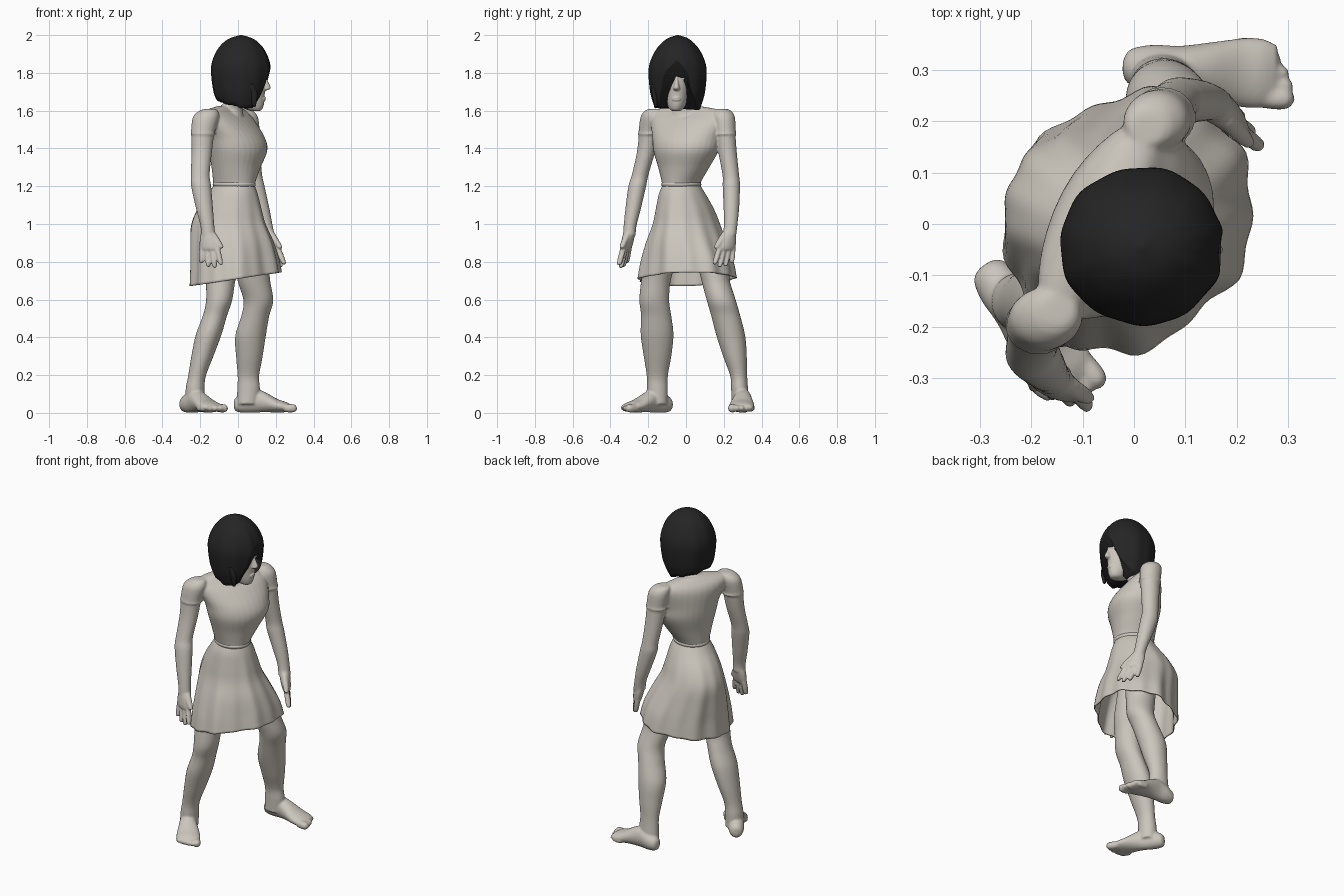
import bpy, bmesh, math
from mathutils import Vector


def material(name, col):
    m = bpy.data.materials.new(name)
    m.diffuse_color = (*col, 1)
    return m


CLAY = material("warm grey clay", (0.6, 0.565, 0.505))
DARK = material("near black hair", (0.018, 0.018, 0.019))


def make(name, rows, mat, caps=True, thick=0):
    """Mesh from rows of closed rings."""
    bm = bmesh.new()
    vs = [[bm.verts.new(p) for p in r] for r in rows]
    n = len(vs[0])
    for a, b in zip(vs, vs[1:]):
        for i in range(n):
            j = (i + 1) % n
            bm.faces.new((a[i], a[j], b[j], b[i]))
    if caps:
        bm.faces.new(vs[0])
        bm.faces.new(vs[-1])
    bmesh.ops.recalc_face_normals(bm, faces=bm.faces)
    me = bpy.data.meshes.new(name)
    bm.to_mesh(me)
    bm.free()
    for p in me.polygons:
        p.use_smooth = True
    me.materials.append(mat)
    ob = bpy.data.objects.new(name, me)
    bpy.context.collection.objects.link(ob)
    if thick:
        s = ob.modifiers.new("thickness", 'SOLIDIFY')
        s.thickness = thick
    return ob


def smooth(keys, steps=5):
    """Catmull-Rom interpolation of tuples."""
    k = [keys[0]] + list(keys) + [keys[-1]]
    out = []
    for i in range(1, len(k) - 2):
        for s in range(steps):
            t = s / steps
            out.append([0.5 * (2 * b + (c - a) * t + (2 * a - 5 * b + 4 * c - d) * t * t
                               + (3 * b - a - 3 * c + d) * t ** 3)
                        for a, b, c, d in zip(*k[i - 1:i + 3])])
    return out + [list(keys[-1])]


def loft(name, keys, ang=0, mat=CLAY, upright=False, n=32, shape=None, **kw):
    """Rings (x, y, z, ru, rv); flat rings turned by ang, or upright rings facing ang."""
    a = math.radians(ang)
    side = Vector((-math.sin(a), math.cos(a), 0))
    u, v = (side, Vector((0, 0, 1))) if upright else (Vector((math.cos(a), math.sin(a), 0)), side)
    rows = []
    for x, y, z, ru, rv in smooth(keys):
        row = []
        for i in range(n):
            t = math.tau * i / n
            p = Vector((x, y, z))
            k = shape(t, p) if shape else 1
            p += (u * math.cos(t) * ru + v * math.sin(t) * rv) * k
            row.append(p)
        rows.append(row)
    return make(name, rows, mat, **kw)


def fuse(name, parts, voxel=.006, rounds=5):
    """Join parts and melt them into one skin."""
    bpy.ops.object.select_all(action='DESELECT')
    for o in parts:
        o.select_set(True)
    bpy.context.view_layer.objects.active = parts[0]
    bpy.ops.object.join()
    ob = parts[0]
    ob.name = name
    r = ob.modifiers.new("skin", 'REMESH')
    r.mode, r.voxel_size, r.use_smooth_shade = 'VOXEL', voxel, True
    s = ob.modifiers.new("soften", 'SMOOTH')
    s.factor, s.iterations = .5, rounds
    return ob


FACING = -28

# bodice with shoulder yoke, and neck
upper = [loft("bodice", [(-.02, -.025, 1.19, .113, .098), (-.02, -.025, 1.22, .115, .1),
                         (-.01, -.012, 1.30, .128, .138), (0, 0, 1.39, .148, .18),
                         (-.012, .003, 1.46, .14, .192), (-.045, .008, 1.54, .108, .214),
                         (-.062, .01, 1.58, .08, .215), (-.065, .008, 1.605, .056, .185),
                         (-.058, .005, 1.625, .04, .07)], FACING),
         loft("neck", [(-.05, 0, 1.5, .085, .1), (-.045, 0, 1.57, .075, .085),
                       (-.035, -.005, 1.61, .06, .06), (-.015, -.025, 1.66, .056, .054),
                       (0, -.035, 1.72, .056, .055)])]


# pleated skirt with a hem that rises toward +x
def pleats(t, p):
    f = max(0, min(1, (1.2 - p.z) / .4))
    return 1 + f * (.022 * math.cos(13 * t) + .018 * math.sin(7 * t + 1)
                    - .055 * math.exp(-((t - 2.45) / .4) ** 2)
                    - .06 * math.exp(-((t - 5.85) / .3) ** 2))


skirt = loft("skirt", [(-.02, -.025, 1.21, .108, .094), (-.027, -.02, 1.16, .134, .12),
                       (-.045, -.005, 1.08, .175, .147), (-.052, .004, 1.0, .203, .17),
                       (-.033, .003, .9, .22, .21), (-.017, .005, .8, .228, .245),
                       (-.01, .005, .71, .235, .264)],
             FACING, n=104, shape=pleats, caps=False, thick=.006)
for v in skirt.data.vertices:
    v.co.z += .15 * v.co.x * max(0, (1.1 - v.co.z) / .39)

# waist seam
loft("waist_seam", [(-.02, -.025, 1.222, .112, .098), (-.02, -.025, 1.21, .117, .103),
                    (-.02, -.025, 1.198, .112, .098)], FACING)

# head
face = [loft("head", [(.092, -.052, 1.597, .02, .018), (.085, -.052, 1.607, .042, .034),
                      (.06, -.05, 1.635, .078, .052), (.042, -.048, 1.68, .099, .066),
                      (.032, -.045, 1.75, .114, .075), (.028, -.045, 1.85, .115, .08),
                      (.02, -.045, 1.92, .095, .07), (.02, -.045, 1.97, .03, .03)]),
        loft("nose", [(.14, -.05, 1.705, .005, .006), (.147, -.05, 1.713, .02, .018),
                      (.147, -.05, 1.725, .026, .016), (.14, -.05, 1.76, .017, .01),
                      (.136, -.05, 1.79, .012, .008)], n=16),
        loft("lips", [(.132, -.051, 1.648, .004, .01), (.137, -.051, 1.656, .009, .02),
                      (.136, -.051, 1.663, .006, .023), (.139, -.051, 1.669, .009, .016),
                      (.136, -.051, 1.675, .003, .006)], n=16)]
for s in (-1, 1):
    face.append(loft("eyelid", [(.128, -.048 + s * .033, 1.76, .004, .008),
                                (.13, -.048 + s * .033, 1.772, .012, .017),
                                (.128, -.048 + s * .033, 1.784, .004, .01)], s * 15, n=12))
fuse("face", face, .004, 3)

# bobbed hair, parted around the face
EDGE = [(0, 1.868), (.12, 1.85), (.3, 1.815), (.45, 1.78), (.52, 1.73), (.7, 1.67), (.92, 1.62),
        (1.2, 1.608), (1.9, 1.63), (3.2, 1.665)]
SIZE = [(1.6, .105, .115), (1.65, .128, .132), (1.7, .147, .145), (1.8, .16, .154),
        (1.86, .154, .145), (1.92, .128, .117), (1.96, .094, .084), (1.985, .056, .05),
        (2.0, .004, .004)]


def lookup(table, x):
    for a, b in zip(table, table[1:]):
        if x <= b[0]:
            t = max(0, (x - a[0]) / (b[0] - a[0]))
            return [p + (q - p) * t for p, q in zip(a, b)]
    return table[-1]


FINE = smooth(SIZE, 6)
rows = []
for k in range(31):
    row = []
    for i in range(120):
        t = math.tau * i / 120
        d = abs((t + .06 + math.pi) % math.tau - math.pi)
        low = lookup(EDGE, d)[1] + .006 * math.sin(9 * t)
        q = k / 30
        z = low + (2.0 - low) * (1 - (1 - q) ** 1.6)
        _, rx, ry = lookup(FINE, z)
        w = 1 + (.012 * math.sin(11 * t) + .014 * math.sin(5 * t + 2)) * (1 - q)
        w -= .04 * math.exp(-((d - .1) / .15) ** 2) * (1 - q)  # parting
        row.append((.016 + rx * w * math.cos(t), -.043 + ry * w * math.sin(t), z))
    rows.append(row)
make("hair", rows, DARK, thick=.018)
loft("hair_strand", [(.07, -.165, 1.74, .02, .02), (.085, -.165, 1.68, .018, .014),
                     (.085, -.16, 1.62, .008, .008)], mat=DARK, n=12)

# arms with cap sleeves
right_arm = [(-.145, -.165, 1.61, .02, .025), (-.155, -.172, 1.6, .045, .042),
             (-.17, -.182, 1.565, .066, .056), (-.185, -.195, 1.49, .061, .053),
             (-.192, -.212, 1.38, .054, .048), (-.2, -.243, 1.26, .05, .044),
             (-.195, -.258, 1.2, .053, .047), (-.177, -.28, 1.08, .045, .041),
             (-.162, -.296, .99, .037, .034), (-.157, -.3, .94, .038, .034)]
left_arm = [(.025, .185, 1.61, .025, .025), (.03, .193, 1.6, .045, .042),
            (.043, .2, 1.565, .06, .056), (.055, .208, 1.49, .058, .053),
            (.065, .22, 1.38, .053, .049), (.08, .237, 1.26, .048, .044),
            (.09, .24, 1.2, .051, .046), (.125, .24, 1.08, .042, .041),
            (.148, .237, 1.0, .034, .036), (.16, .23, .94, .034, .036)]
for arm in (right_arm, left_arm):
    upper.append(loft("arm", arm))
    x, y = arm[3][:2]
    upper.append(loft("sleeve", [(*p[:3], p[3] + .003, p[4] + .003) for p in arm[:4]]
                      + [(x, y, 1.475, .066, .06), (x, y, 1.468, .05, .048)]))


# hands: palm, four fingers and a thumb
def hand(wrist, knuckle, ang):
    w, k = Vector(wrist), Vector(knuckle)
    d = (k - w).normalized()
    u = Vector((math.cos(math.radians(ang)), math.sin(math.radians(ang)), 0))
    upper.append(loft("palm", [(*w, .034, .03), (*w.lerp(k, .5), .05, .03),
                               (*k, .056, .024), (*(k + d * .012), .042, .013)], ang, n=20))
    for i, length in enumerate((.09, .11, .115, .1)):
        off = (i - 1.5) / 1.5
        a = k + u * off * .043 - d * .01
        b = a + d * length + u * off * .012
        upper.append(loft("finger", [(*a, .014, .016), (*a.lerp(b, .5), .0145, .017),
                                     (*a.lerp(b, .93), .012, .014), (*b, .005, .005)], ang, n=12))
    a, b = w.lerp(k, .15) + u * .026, k + u * .068 - d * .002
    upper.append(loft("thumb", [(*a, .018, .018), (*a.lerp(b, .5), .019, .018),
                                (*a.lerp(b, .93), .014, .014), (*b, .005, .005)], ang, n=12))


hand((-.16, -.298, .965), (-.15, -.318, .87), -20)
hand((.155, .232, .97), (.187, .212, .87), -55)
fuse("bodice_and_arms", upper)

# legs
right_leg = loft("leg", [(-.05, -.09, .98, .07, .06), (-.08, -.14, .8, .085, .083),
                         (-.092, -.16, .7, .077, .078), (-.1, -.168, .6, .069, .079),
                         (-.122, -.158, .52, .064, .08), (-.155, -.153, .42, .068, .087),
                         (-.187, -.151, .31, .059, .074), (-.217, -.152, .2, .047, .056),
                         (-.227, -.152, .13, .05, .056), (-.228, -.15, .05, .05, .053)])
left_leg = loft("leg", [(.03, .09, .98, .07, .06), (.07, .14, .8, .088, .08),
                        (.085, .158, .7, .086, .075), (.108, .187, .6, .079, .077),
                        (.092, .21, .52, .074, .077), (.066, .238, .41, .081, .076),
                        (.06, .26, .3, .07, .062), (.055, .279, .2, .057, .045),
                        (.056, .284, .13, .06, .045), (.05, .288, .05, .058, .048)])


# feet: upright rings from heel to ball, then five toes
def foot(heel, ang, size, out):
    h = Vector((*heel, 0))
    a = math.radians(ang)
    f, s = Vector((math.cos(a), math.sin(a), 0)), Vector((-math.sin(a), math.cos(a), 0))
    keys = [(0, .05, .012, .02), (.012, .05, .034, .038), (.05, .058, .045, .053),
            (.1, .07, .046, .064), (.15, .062, .055, .054), (.21, .043, .067, .036),
            (.25, .036, .067, .028), (.275, .032, .058, .018)]
    parts = [loft("foot", [(*(h + f * d * size)[:2], z, ru, rv) for d, z, ru, rv in keys],
                  ang, upright=True, n=24)]
    for i in range(5):
        r = .021 if i == 0 else .016
        p = h + s * out * (-.046 + .0245 * i) + f * size * (.25 - .006 * i * i / 2)
        keys = [(0, r), (.035, r * 1.1), (.055, r * .9), (.065, r * .3)]
        parts.append(loft("toe", [(*(p + f * d)[:2], .029, q, q) for d, q in keys],
                          ang, upright=True, n=12))
    return parts


fuse("right_leg", [right_leg] + foot((-.292, -.08), -54, 1.05, -1))
fuse("left_leg", [left_leg] + foot((-.022, .307), -3, 1.09, 1))
# the feet rest on the floor
for o in bpy.data.objects:
    if "leg" in o.name:
        o.location.z -= min(v.co.z for v in o.data.vertices)
